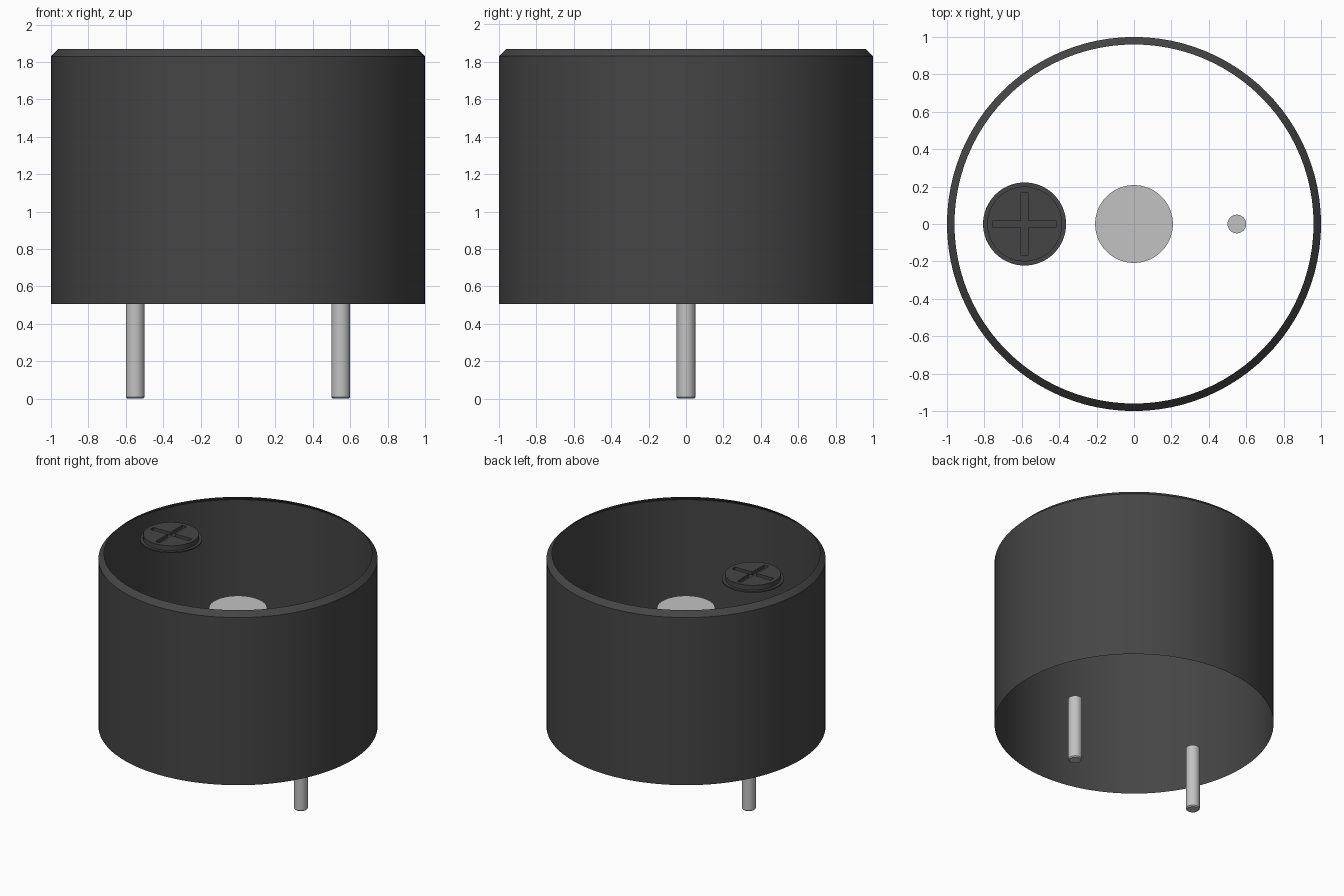
import bpy, bmesh, math
from mathutils import Matrix, Vector

if "Cube" in bpy.data.objects:
    bpy.data.objects.remove(bpy.data.objects["Cube"], do_unlink=True)


def material(name, value):
    m = bpy.data.materials.new(name)
    m.use_nodes = True
    col = (value, value, value, 1)
    m.diffuse_color = col
    m.node_tree.nodes["Principled BSDF"].inputs["Base Color"].default_value = col
    return m


dark = material("dark_plastic", 0.06)
metal = material("grey_metal", 0.54)


def finish(bm, name, mat, location=(0, 0, 0)):
    mesh = bpy.data.meshes.new(name)
    bm.to_mesh(mesh)
    bm.free()
    mesh.materials.append(mat)
    ob = bpy.data.objects.new(name, mesh)
    ob.location = location
    bpy.context.collection.objects.link(ob)
    return ob


def smooth(ob):
    bpy.ops.object.select_all(action="DESELECT")
    ob.select_set(True)
    bpy.context.view_layer.objects.active = ob
    bpy.ops.object.shade_smooth_by_angle(angle=math.radians(30))


def lathe(name, profile, mat, location=(0, 0, 0), sides=64, capped=True):
    """Turn (radius, height) points, bottom to top, around z."""
    bm = bmesh.new()
    rings = []
    for r, z in profile:
        rings.append([bm.verts.new((r * math.cos(2 * math.pi * i / sides),
                                    r * math.sin(2 * math.pi * i / sides), z))
                      for i in range(sides)])
    for a, b in zip(rings, rings[1:]):
        for i in range(sides):
            j = (i + 1) % sides
            bm.faces.new((a[i], a[j], b[j], b[i]))
    if capped:
        bm.faces.new(rings[0][::-1])
        bm.faces.new(rings[-1])
    ob = finish(bm, name, mat, location)
    smooth(ob)
    return ob


# Thin open shell with a chamfered upper rim
lathe("body_shell", [(1, 0.505), (1, 1.83), (0.96, 1.87)], dark,
      sides=96, capped=False)

# Two round pins with slightly chamfered ends
for side, x in (("left", 0.55), ("right", -0.55)):
    lathe(side + "_pin", [(0.042, 0), (0.05, 0.008), (0.05, 0.505)], metal,
          (x, 0, 0), sides=32)

# Metal disc in the middle
lathe("centre_disc", [(0.208, 1.43), (0.208, 1.44)], metal)

# Round stepped button with an engraved cross
button = lathe("cross_button",
               [(0.222, 1.82), (0.222, 1.83), (0.2, 1.83), (0.2, 1.868)],
               dark, (-0.585, 0, 0))

# Cross-shaped cutter: one outline quarter, turned four times
bm = bmesh.new()
w, l = 0.019, 0.168
outline = []
for k in range(4):
    turn = Matrix.Rotation(k * math.pi / 2, 3, "Z")
    outline += [turn @ Vector(p) for p in ((l, -w, 1.845), (l, w, 1.845), (w, w, 1.845))]
base = bm.faces.new([bm.verts.new(p) for p in outline])
top = bmesh.ops.extrude_face_region(bm, geom=[base])["geom"]
bmesh.ops.translate(bm, vec=(0, 0, 0.1),
                    verts=[v for v in top if isinstance(v, bmesh.types.BMVert)])
bmesh.ops.recalc_face_normals(bm, faces=bm.faces[:])
cutter = finish(bm, "cross_cutter", dark, (-0.585, 0, 0))
cutter.hide_render = True
cutter.hide_set(True)

cut = button.modifiers.new("cross_slot", "BOOLEAN")
cut.operation = "DIFFERENCE"
cut.solver = "EXACT"
cut.object = cutter
# Keep the cut result as plain geometry and drop the cutter
bpy.context.view_layer.update()
result = bpy.data.meshes.new_from_object(
    button.evaluated_get(bpy.context.evaluated_depsgraph_get()))
button.modifiers.clear()
button.data = result
bpy.data.objects.remove(cutter, do_unlink=True)
smooth(button)
